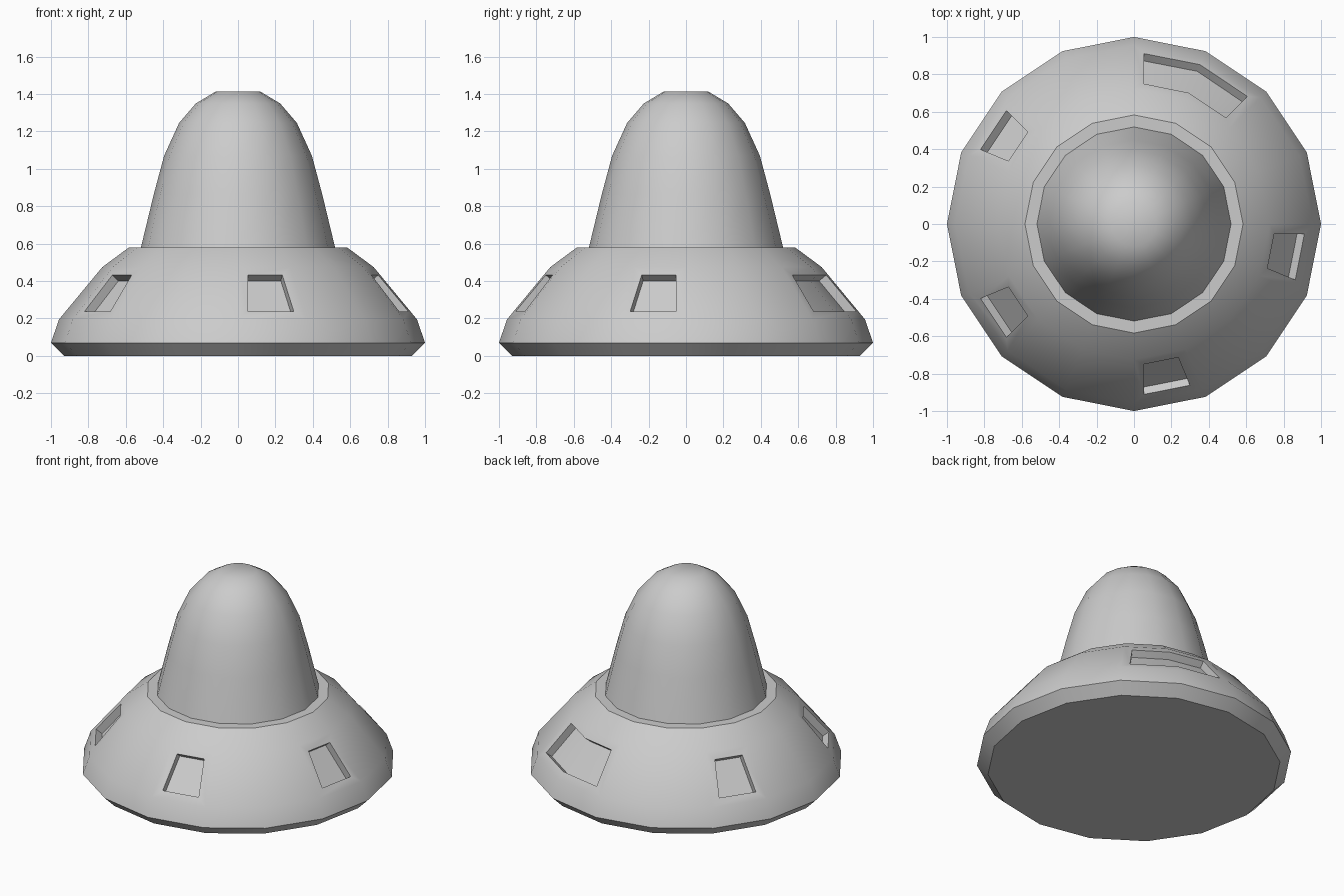
import bpy, bmesh
from math import cos, sin, tau, radians

if "Cube" in bpy.data.objects:
    bpy.data.objects.remove(bpy.data.objects["Cube"])

SIDES = 16


def lathe(name, profile, cap_first=False, cap_last=False, recesses=(), band=0):
    """Revolve (radius, z) points; recesses lists groups of facets of one band to sink."""
    bm = bmesh.new()
    rings = [[bm.verts.new((r * cos(tau * i / SIDES), r * sin(tau * i / SIDES), z))
              for i in range(SIDES)] for r, z in profile]
    bands = []
    for a, b in zip(rings, rings[1:]):
        bands.append([bm.faces.new((a[i], a[(i + 1) % SIDES], b[(i + 1) % SIDES], b[i]))
                      for i in range(SIDES)])
    if cap_first:
        bm.faces.new(rings[0][::-1])
    if cap_last:
        bm.faces.new(rings[-1])
    bm.normal_update()

    # Inset each window group, then push its floor straight in
    for group in recesses:
        floor = [bands[band][i] for i in group]
        bmesh.ops.inset_region(bm, faces=floor, thickness=0.055, use_even_offset=True)
        bm.normal_update()
        bmesh.ops.inset_region(bm, faces=floor, thickness=0.0, depth=-0.05,
                               use_even_offset=True)
        bm.normal_update()

    mesh = bpy.data.meshes.new(name)
    bm.to_mesh(mesh)
    bm.free()
    obj = bpy.data.objects.new(name, mesh)
    bpy.context.collection.objects.link(obj)
    bpy.ops.object.select_all(action='DESELECT')
    obj.select_set(True)
    bpy.context.view_layer.objects.active = obj
    bpy.ops.object.shade_smooth_by_angle(angle=radians(34.5))
    return obj


# Saucer hull: underside, rim, sloped window band, top ledge
lathe("saucer_hull",
      [(0.93, 0), (1.0, 0.07), (0.957, 0.195), (0.725, 0.475), (0.583, 0.58), (0.519, 0.58)],
      cap_first=True,
      recesses=[(2, 3), (6,), (9,), (12,), (15,)], band=2)

# Tall dome rising from the ledge
lathe("dome",
      [(0.519, 0.58), (0.45, 0.865), (0.395, 1.07), (0.315, 1.245), (0.225, 1.35), (0.12, 1.413)],
      cap_last=True)
